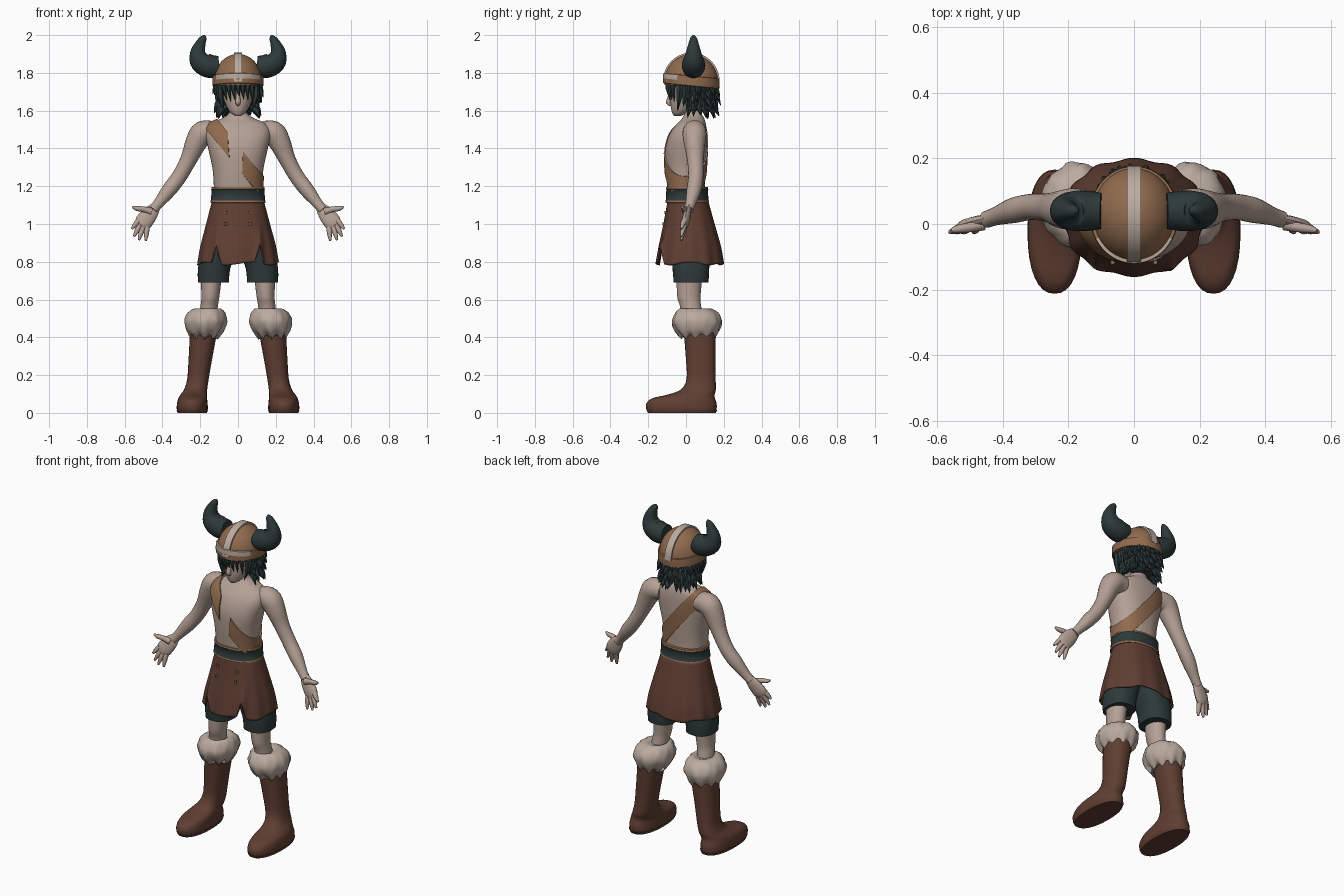
import bpy, bmesh, math, random
from mathutils import Vector

if "Cube" in bpy.data.objects:
    bpy.data.objects.remove(bpy.data.objects["Cube"])

random.seed(4)


def material(name, rgb):
    m = bpy.data.materials.new(name)
    m.diffuse_color = (*rgb, 1)
    m.use_nodes = True
    m.node_tree.nodes["Principled BSDF"].inputs["Base Color"].default_value = m.diffuse_color
    return m


SKIN = material("skin", (0.46, 0.355, 0.30))
FUR = material("pale_fur", (0.50, 0.41, 0.35))
LEATHER = material("brown_leather", (0.115, 0.048, 0.032))
TAN = material("tan_leather", (0.28, 0.145, 0.075))
DARK = material("dark_slate", (0.026, 0.041, 0.041))


def finish(name, bm, mats, angle=50):
    bmesh.ops.recalc_face_normals(bm, faces=bm.faces[:])
    me = bpy.data.meshes.new(name)
    bm.to_mesh(me)
    bm.free()
    for m in mats:
        me.materials.append(m)
    me.shade_smooth()
    me.set_sharp_from_angle(angle=math.radians(angle))
    ob = bpy.data.objects.new(name, me)
    bpy.context.collection.objects.link(ob)
    return ob


def smooth(rows, steps):
    """Catmull-Rom interpolation through rows of numbers."""
    if steps == 1:
        return rows
    out = []
    for i in range(len(rows) - 1):
        p = [rows[max(0, min(len(rows) - 1, i + k))] for k in (-1, 0, 1, 2)]
        for j in range(steps):
            t = j / steps
            out.append([0.5 * (2 * b + (c - a) * t + (2 * a - 5 * b + 4 * c - d) * t * t
                               + (3 * b - a - 3 * c + d) * t ** 3) for a, b, c, d in zip(*p)])
    return out + [list(rows[-1])]


def bridge(bm, rings, caps=True):
    n = len(rings[0])
    for a, b in zip(rings, rings[1:]):
        for i in range(n):
            bm.faces.new((a[i], a[(i + 1) % n], b[(i + 1) % n], b[i]))
    if caps:
        bm.faces.new(rings[0])
        bm.faces.new(rings[-1][::-1])


def loft(rows, n=32, steps=4, power=2.0, caps=True, shape=None):
    """Stack of horizontal sections (x, y, z, rx, ry)."""
    bm = bmesh.new()
    rings = []
    rows = smooth(rows, steps)
    for k, (x, y, z, rx, ry) in enumerate(rows):
        ring = []
        for i in range(n):
            a = math.tau * i / n
            c, s = math.cos(a), math.sin(a)
            e = 2 / power
            p = Vector((x + rx * math.copysign(abs(c) ** e, c), y + ry * math.copysign(abs(s) ** e, s), z))
            if shape:
                p = shape(p, a, k / (len(rows) - 1), Vector((x, y, z)))
            ring.append(bm.verts.new(p))
        rings.append(ring)
    bridge(bm, rings, caps)
    return bm


def tube(bm, rows, n=16, steps=4, flat=1.0):
    """Round or flattened limb through points (x, y, z, radius)."""
    rows = smooth(rows, steps)
    pts = [Vector(r[:3]) for r in rows]
    rings = []
    for k, r in enumerate(rows):
        t = (pts[min(k + 1, len(pts) - 1)] - pts[max(k - 1, 0)]).normalized()
        u = t.cross(Vector((0, 1, 0.02))).normalized()
        v = u.cross(t)
        rings.append([bm.verts.new(pts[k] + r[3] * (u * math.cos(math.tau * i / n)
                     + v * flat * math.sin(math.tau * i / n))) for i in range(n)])
    bridge(bm, rings)


# Torso and neck, with a slanted sash cut into the surface
bm = loft([(0, .005, 1.10, .130, .098), (0, 0, 1.20, .128, .100), (0, -.002, 1.30, .136, .107),
           (0, 0, 1.40, .158, .110), (0, .012, 1.48, .172, .098), (0, .028, 1.53, .150, .077),
           (0, .038, 1.56, .085, .058), (0, .036, 1.59, .046, .045), (0, .03, 1.65, .043, .043)],
          n=48, power=2.3)
centre, normal, half = Vector((0, 0, 1.355)), Vector((.78, 0, .626)), .038
for d in (-half, half):
    bmesh.ops.bisect_plane(bm, geom=bm.verts[:] + bm.edges[:] + bm.faces[:],
                           plane_co=centre + normal * d, plane_no=normal)
bm.normal_update()
bmesh.ops.recalc_face_normals(bm, faces=bm.faces[:])
sash = []
for f in bm.faces:
    c = f.calc_center_median()
    covered = c.y < 0 and -.05 < c.x < .02
    if abs((c - centre).dot(normal)) < half and 1.18 < c.z < 1.59 and not covered:
        f.material_index = 1
        sash.append(f)
raised = bmesh.ops.extrude_face_region(bm, geom=sash)["geom"]
bmesh.ops.delete(bm, geom=sash, context='FACES')
bm.normal_update()
for v in [g for g in raised if isinstance(g, bmesh.types.BMVert)]:
    v.co += v.normal * .007
finish("torso_with_sash", bm, [SKIN, TAN])

# Head, nose and ears
finish("head", loft([(0, -.045, 1.572, .016, .018), (0, -.032, 1.59, .040, .042), (0, -.008, 1.625, .062, .073),
                     (0, .012, 1.67, .078, .094), (0, .025, 1.73, .088, .108), (0, .03, 1.80, .08, .10)]),
       [SKIN])
bm = bmesh.new()
tube(bm, [(0, -.078, 1.70, .008), (0, -.088, 1.665, .012), (0, -.092, 1.643, .014), (0, -.078, 1.63, .008)], n=10)
for s in (-1, 1):
    tube(bm, [(s * .08, .03, 1.70, .012), (s * .088, .03, 1.675, .02), (s * .08, .025, 1.64, .008)], n=8)
finish("nose_and_ears", bm, [SKIN])

# Hair: a cap at the back plus rows of bent spikes
finish("hair_cap", loft([(0, .07, 1.60, .05, .05), (0, .07, 1.63, .085, .07), (0, .065, 1.68, .10, .09),
                         (0, .05, 1.76, .105, .11)]), [DARK])
bm = bmesh.new()
for row, z in enumerate((1.74, 1.70, 1.66, 1.625)):
    for i in range(17):
        a = math.radians(-28 + 236 * (i + .5 * (row % 2)) / 16.5 + random.uniform(-5, 5))
        c, s = math.cos(a), math.sin(a)
        reach, drop = random.uniform(.022, .048), random.uniform(.05, .075)
        k = 1 - row * .05
        b = Vector((.092 * c * k, .05 + .095 * s * k, z))
        out = Vector((c, s, 0))
        tip = b + out * reach - Vector((0, 0, drop))
        mid = b + out * reach * .6 - Vector((0, 0, drop * .4))
        tube(bm, [(*b, .024), (*mid, .018), (*tip, .001)], n=6, steps=2, flat=.7)
for i in range(7):
    x = -.075 + .025 * i
    low = 1.675 - .25 * abs(x) - random.uniform(0, .02)
    y = -.085 + 5 * x * x
    tube(bm, [(x, y, 1.76, .018), (x, y - .012, 1.72, .014), (x * .9 + .008, y - .004, low, .001)], n=6, steps=2)
for s in (-1, 1):
    for j, (x, tz) in enumerate(((.085, 1.60), (.10, 1.62), (.095, 1.585))):
        tube(bm, [(s * .088, -.03 + .03 * j, 1.75, .024), (s * .095, -.035 + .03 * j, 1.68, .018),
                  (s * x * .85, -.045 + .03 * j, tz, .001)], n=6, steps=2)
finish("hair_spikes", bm, [DARK], 35)

# Helmet dome, brim and central crest
dome = [(0, .028, 1.735, .128, .143)]
dome += [(0, .028, 1.755 + .145 * math.sin(t), .128 * math.cos(t), .143 * math.cos(t))
         for t in [math.radians(a) for a in range(0, 90, 8)]]
finish("helmet_dome", loft(dome, n=40, steps=1), [TAN])
bm = loft([(0, .028, 1.722, .129, .143), (0, .028, 1.724, .135, .149), (0, .028, 1.748, .136, .150),
           (0, .028, 1.775, .134, .148), (0, .028, 1.777, .125, .14)], n=48, steps=1,
          shape=lambda p, a, t, c: p + Vector((0, 0, -.10 * (p.y - .028) + .008)))
for f in bm.faces:
    c = f.calc_center_median()
    f.material_index = int(c.y < -.045 and c.z + .1 * c.y > 1.748)
finish("helmet_brim", bm, [TAN, FUR])
bm = bmesh.new()
rings = []
for i in range(25):
    a = math.pi * i / 24
    rings.append([bm.verts.new((x, .028 + (.141 + h) * math.cos(a), 1.755 + (.143 + h) * math.sin(a)))
                  for x, h in ((-.022, -.01), (-.022, .009), (.022, .009), (.022, -.01))])
bridge(bm, rings)
finish("helmet_crest", bm, [FUR])

for s, side in ((1, "left"), (-1, "right")):
    # Curved horn
    bm = bmesh.new()
    tube(bm, [(s * .10, .04, 1.835, .055), (s * .15, .04, 1.835, .062), (s * .197, .04, 1.86, .058),
              (s * .212, .04, 1.905, .042), (s * .198, .04, 1.955, .027), (s * .182, .04, 1.985, .017),
              (s * .176, .04, 2.0, .004)], n=20)
    finish(side + "_horn", bm, [DARK])

    # Arm
    bm = bmesh.new()
    tube(bm, [(s * .12, .045, 1.485, .055), (s * .185, .045, 1.483, .064), (s * .222, .045, 1.43, .057),
              (s * .262, .05, 1.34, .044), (s * .312, .052, 1.25, .040), (s * .365, .042, 1.18, .039),
              (s * .42, .024, 1.11, .028), (s * .45, .014, 1.075, .026)], n=20)
    finish(side + "_arm", bm, [SKIN])

    # Palm, four fingers and thumb
    bm = bmesh.new()
    tube(bm, [(s * .435, .018, 1.09, .026), (s * .465, .008, 1.055, .042), (s * .50, -.004, 1.01, .046),
              (s * .515, -.01, .99, .034)], n=14, flat=.45)
    for bx, bz, tx, tz in ((.525, 1.02, .562, .975), (.52, .995, .55, .935),
                           (.503, .985, .525, .915), (.482, .985, .488, .912)):
        tube(bm, [(s * bx, -.008, bz, .015), (s * (bx + tx) / 2, -.018, (bz + tz) / 2, .013),
                  (s * tx, -.025, tz, .006)], n=8, steps=3)
    tube(bm, [(s * .46, .0, 1.065, .02), (s * .50, -.01, 1.078, .015), (s * .535, -.015, 1.082, .013),
              (s * .558, -.02, 1.09, .006)], n=8, steps=3)
    finish(side + "_hand", bm, [SKIN])

    # Shorts leg and bare leg
    finish(side + "_shorts_leg", loft([(s * .13, .027, .69, .082, .092), (s * .127, .026, .76, .085, .097),
                                       (s * .105, .022, .85, .09, .10), (s * .07, .015, 1.0, .07, .10)],
                                      power=2.4), [DARK])
    finish(side + "_leg", loft([(s * .165, .045, .44, .05, .06), (s * .153, .025, .56, .046, .056),
                                (s * .146, .015, .62, .048, .062), (s * .14, .02, .75, .058, .07)]), [SKIN])

    # Fluffy boot cuff
    def fluff(p, a, t, c):
        d = p - c
        wave = .025 * math.sin(7 * a + 5 * t) + .02 * math.sin(13 * a - 8 * t) + random.uniform(-.015, .015)
        ragged = .016 * math.sin(9 * a) * (1 - t) ** 3
        return c + d * (1 + wave) + Vector((0, 0, ragged))
    finish(side + "_boot_cuff", loft([(s * .178, .065, .405, .075, .088), (s * .175, .06, .435, .098, .115),
                                      (s * .172, .057, .485, .112, .131), (s * .168, .055, .53, .098, .112),
                                      (s * .16, .047, .553, .068, .078), (s * .157, .04, .545, .045, .055)],
                                     n=40, steps=3, shape=fluff), [FUR])

    # Boot: sole, rounded foot and shaft
    finish(side + "_boot", loft([(s * .242, -.022, .008, .074, .178), (s * .242, -.024, .018, .082, .186),
                                 (s * .242, -.024, .05, .081, .186), (s * .24, -.012, .078, .076, .165),
                                 (s * .234, .03, .098, .069, .122), (s * .224, .066, .125, .061, .092),
                                 (s * .212, .08, .18, .057, .077), (s * .20, .078, .28, .062, .078),
                                 (s * .182, .073, .43, .072, .085)], power=2.3), [LEATHER])
    finish(side + "_boot_sole", loft([(s * .242, -.022, 0, .078, .180), (s * .242, -.022, .016, .083, .188)],
                                     steps=1, power=2.3), [LEATHER])


# Flared skirt with soft pleats and two front slits
def pleats(p, a, t, c):
    low = 1 - t
    q = c + (p - c) * (1 + .022 * low * math.cos(12 * a))
    slit = max(0, 1 - abs(abs(p.x) - .115) / .028) if p.y < 0 else 0
    q.z += low ** 2 * (.11 * slit + .008 * math.cos(5 * a))
    return q


skirt = finish("skirt", loft([(0, .02, .79, .212, .178), (0, .02, .88, .198, .163), (0, .016, 1.0, .168, .135),
                              (0, .01, 1.12, .138, .108)], n=96, steps=5, power=2.2, caps=False, shape=pleats),
               [LEATHER])
thick = skirt.modifiers.new("cloth", 'SOLIDIFY')
thick.thickness = .008

# Belt with tan edging
bm = loft([(0, .006, z, .131 + g, .101 + g) for z, g in
           ((1.112, .008), (1.113, .014), (1.124, .014), (1.126, .012), (1.182, .009), (1.184, .011),
            (1.195, .009), (1.196, -.004))], n=48, steps=1, power=2.2)
for f in bm.faces:
    f.material_index = int(1.124 < f.calc_center_median().z < 1.184 and len(f.verts) == 4)
finish("belt", bm, [TAN, DARK])

# Small studs on the skirt front
bm = bmesh.new()
for x, z, y in ((-.065, 1.06, -.106), (.065, 1.06, -.106), (-.065, 1.0, -.117), (.065, 1.0, -.117)):
    tube(bm, [(x, y, z - .008, .007), (x, y, z + .008, .007)], n=8, steps=1)
finish("skirt_studs", bm, [TAN])
